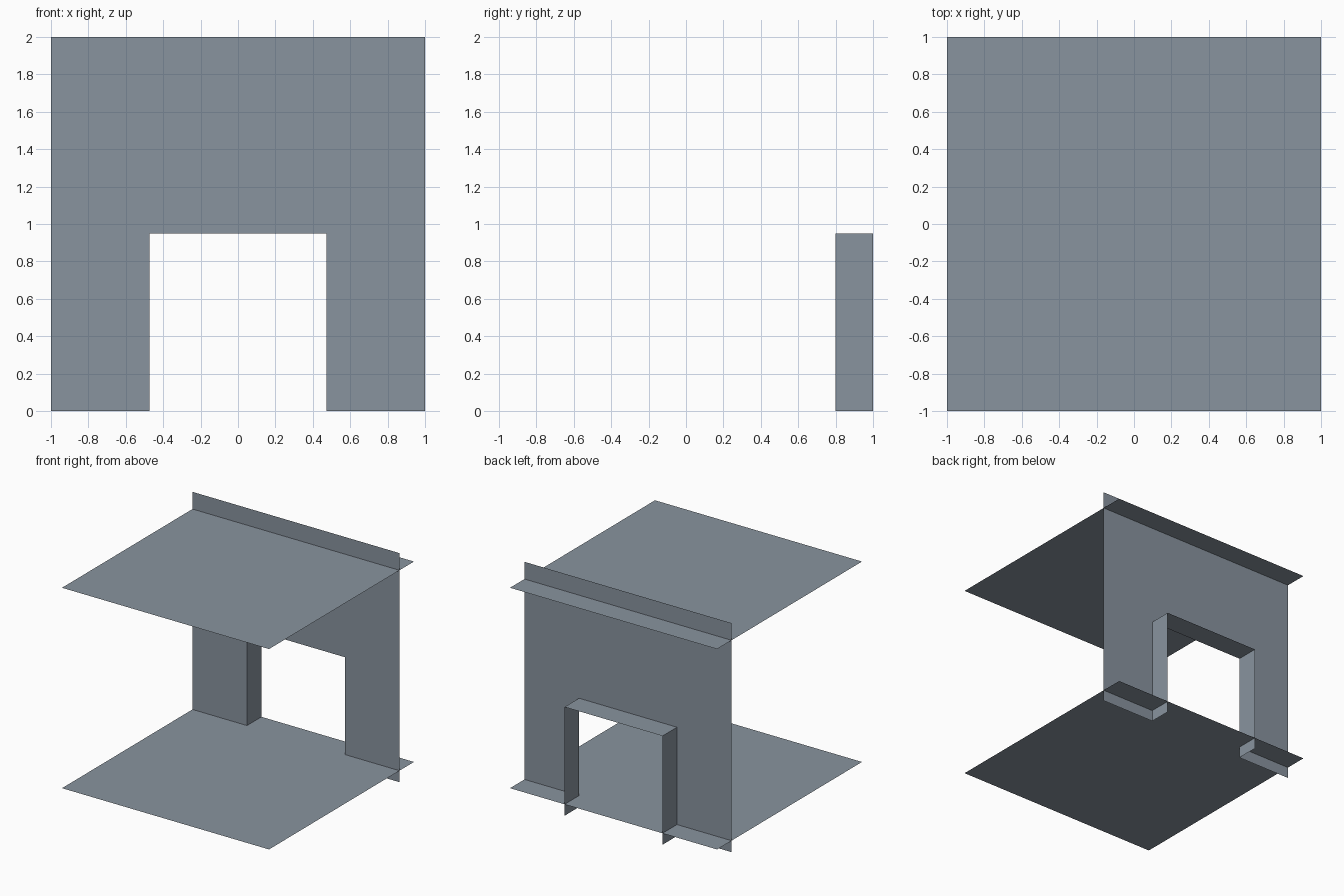
import bpy

if "Cube" in bpy.data.objects:
    bpy.data.objects.remove(bpy.data.objects["Cube"])

DOOR_X, DOOR_Z = 0.473, 0.95      # doorway half width and top
WALL_Y = 0.80                     # plane of the wall

steel = bpy.data.materials.new("blue grey")
steel.diffuse_color = (0.25, 0.295, 0.345, 1)
steel.use_nodes = True
steel.node_tree.nodes["Principled BSDF"].inputs["Base Color"].default_value = steel.diffuse_color


def sheet(name, verts, faces):
    """Single-sided flat sheet part."""
    mesh = bpy.data.meshes.new(name)
    mesh.from_pydata(verts, [], faces)
    mesh.materials.append(steel)
    obj = bpy.data.objects.new(name, mesh)
    bpy.context.collection.objects.link(obj)
    return obj


# Floor and ceiling: full square sheets that run past the wall
for name, z in (("floor", 0.10), ("ceiling", 1.85)):
    sheet(name, [(-1, -1, z), (1, -1, z), (1, 1, z), (-1, 1, z)], [(0, 1, 2, 3)])

# Doorway outline, shared by the wall cutout and the reveal
door = [(-DOOR_X, 0), (-DOOR_X, DOOR_Z), (DOOR_X, DOOR_Z), (DOOR_X, 0)]

# Back wall with the doorway cut out
outline = [(-1, 0)] + door + [(1, 0), (1, 2), (-1, 2)]
sheet("back_wall", [(x, WALL_Y, z) for x, z in outline], [range(len(outline))])

# Door reveal: jambs and lintel running back from the wall
sheet("door_reveal",
      [(x, y, z) for y in (WALL_Y, 1.0) for x, z in door],
      [(i, i + 1, i + 5, i + 4) for i in range(3)])
